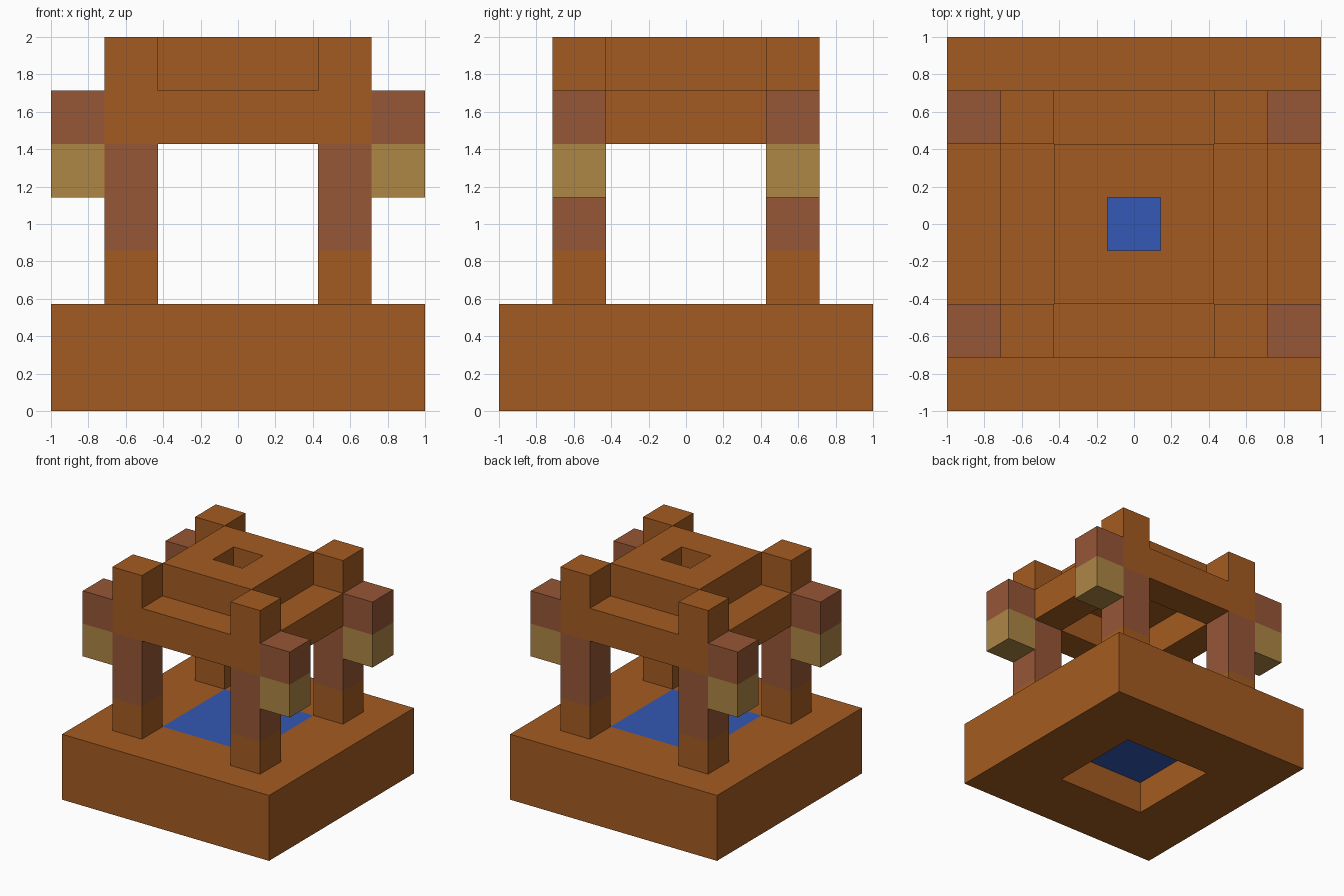
import bpy
import bmesh
from mathutils import Matrix, Vector

cube = bpy.data.objects.get("Cube")
if cube:
    bpy.data.objects.remove(cube, do_unlink=True)

U = 2 / 7  # one block of the grid


def material(name, r, g, b):
    mat = bpy.data.materials.new(name)
    mat.use_nodes = True
    mat.diffuse_color = (r, g, b, 1)
    mat.node_tree.nodes["Principled BSDF"].inputs["Base Color"].default_value = (r, g, b, 1)
    return mat


BROWN = material("orange brown", 0.371, 0.105, 0.015)
BARK = material("reddish bark", 0.305, 0.093, 0.037)
GOLD = material("lamp gold", 0.423, 0.238, 0.060)
BLUE = material("water blue", 0.033, 0.098, 0.462)


def finish(name, bm, mat):
    bmesh.ops.recalc_face_normals(bm, faces=bm.faces)
    mesh = bpy.data.meshes.new(name)
    bm.to_mesh(mesh)
    bm.free()
    mesh.materials.append(mat)
    obj = bpy.data.objects.new(name, mesh)
    bpy.context.collection.objects.link(obj)


def block(name, mat, x, y, bottom, top, width=1):
    """Square block centred on x, y; all sizes in grid blocks."""
    bm = bmesh.new()
    centre = Vector((x, y, (bottom + top) / 2)) * U
    size = Matrix.Diagonal((width * U, width * U, (top - bottom) * U, 1))
    bmesh.ops.create_cube(bm, size=1, matrix=Matrix.Translation(centre) @ size)
    finish(name, bm, mat)


def frame(name, mat, outer, inner, bottom, top):
    """Square slab with a square hole through its middle."""
    bm = bmesh.new()
    corners = [(-1, -1), (1, -1), (1, 1), (-1, 1)]
    section = [(outer, bottom), (outer, top), (inner, top), (inner, bottom)]
    rings = [[bm.verts.new((cx * w / 2 * U, cy * w / 2 * U, z * U)) for cx, cy in corners]
             for w, z in section]
    for i in range(4):
        a, b = rings[i], rings[(i + 1) % 4]
        for j in range(4):
            k = (j + 1) % 4
            bm.faces.new((a[j], a[k], b[k], b[j]))
    finish(name, bm, mat)


# Base with its pool of water
frame("base", BROWN, 7, 3, 0, 2)
block("pool_water", BLUE, 0, 0, 1, 2, width=3)

# Beam ring and raised roof slab with a central opening
frame("beam_ring", BROWN, 5, 3, 5, 6)
frame("roof_slab", BROWN, 3, 1, 6, 7)

# Corner pillars, each with a lantern hung on its outer side
for side, sx in (("left", 1), ("right", -1)):
    for end, sy in (("front", -1), ("back", 1)):
        tag = f"{end}_{side}"
        x, y = 2 * sx, 2 * sy
        block(f"pillar_foot_{tag}", BROWN, x, y, 2, 3)
        block(f"pillar_shaft_{tag}", BARK, x, y, 3, 5)
        block(f"pillar_cap_{tag}", BROWN, x, y, 6, 7)
        block(f"lantern_arm_{tag}", BARK, 3 * sx, y, 5, 6)
        block(f"lantern_{tag}", GOLD, 3 * sx, y, 4, 5)
